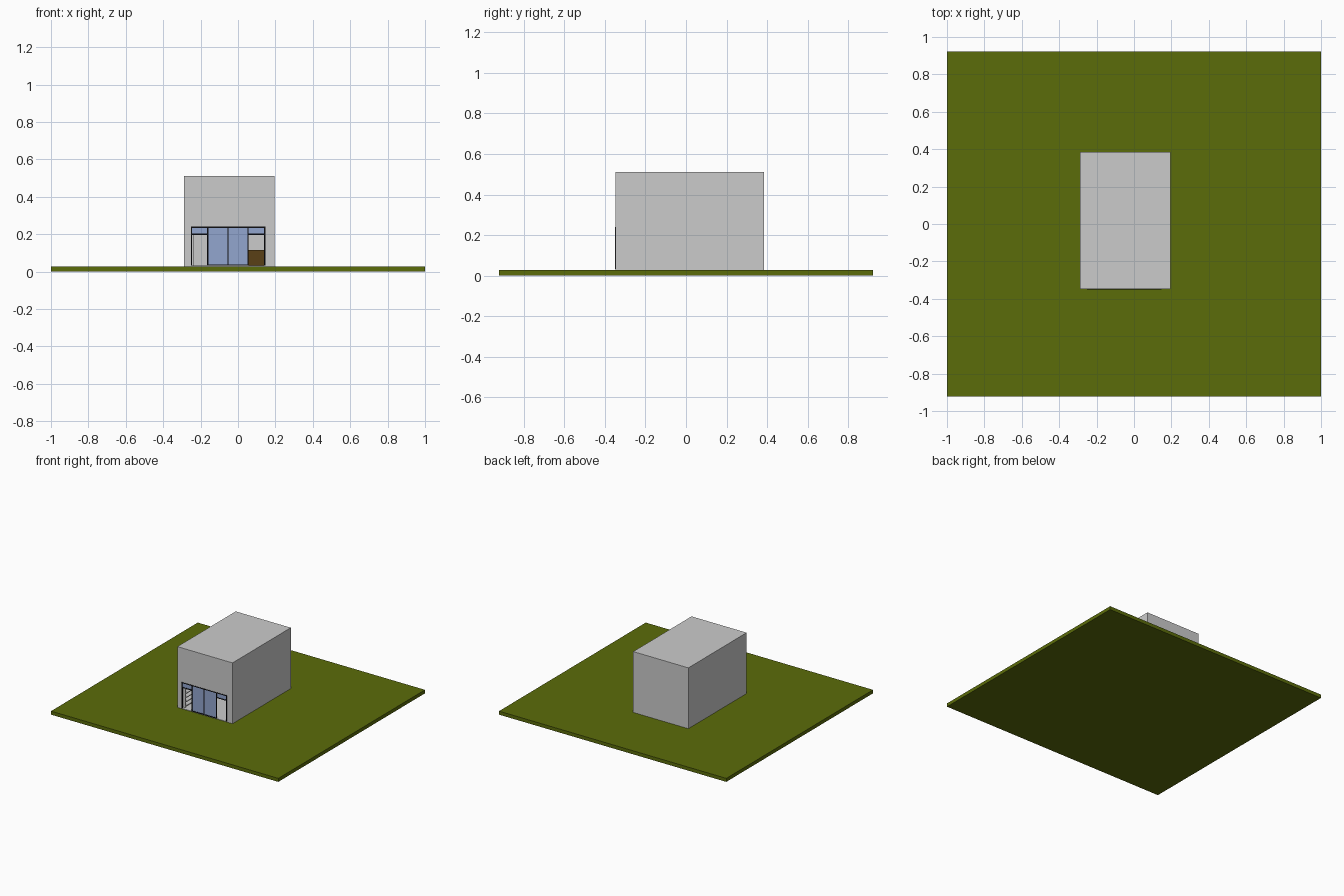
import bpy

if "Cube" in bpy.data.objects:
    bpy.data.objects.remove(bpy.data.objects["Cube"])


def material(name, rgb):
    m = bpy.data.materials.new(name)
    m.diffuse_color = (*rgb, 1)
    m.use_nodes = True
    m.node_tree.nodes["Principled BSDF"].inputs["Base Color"].default_value = m.diffuse_color
    return m


grass = material("grass", (0.105, 0.15, 0.003))
black = material("black_metal", (0.004, 0.004, 0.005))
glass = material("blue_glass", (0.29, 0.38, 0.62))
wood = material("brown_wood", (0.10, 0.05, 0.008))


def box(name, x, y, z, mat=None):
    """Box from (min, max) pairs on each axis."""
    bpy.ops.mesh.primitive_cube_add(size=1, location=[(a + b) / 2 for a, b in (x, y, z)])
    o = bpy.context.object
    o.name = name
    o.scale = [b - a for a, b in (x, y, z)]
    bpy.ops.object.transform_apply(location=False, rotation=False, scale=True)
    if mat:
        o.data.materials.append(mat)
    return o


def cut(target, cutter):
    mod = target.modifiers.new(cutter.name, 'BOOLEAN')
    mod.operation = 'DIFFERENCE'
    mod.solver = 'EXACT'
    mod.object = cutter
    cutter.hide_render = True
    cutter.hide_set(True)


# Lawn slab
G = 0.028
box("lawn", (-1, 1), (-0.922, 0.922), (0, G), grass)

# Hollow building with a shopfront opening
X0, X1, Y0, Y1, TOP = -0.29, 0.195, -0.348, 0.385, 0.512
L, R, HEAD = -0.252, 0.146, 0.24
T = 0.01
shell = box("building_shell", (X0, X1), (Y0, Y1), (G, TOP))
cut(shell, box("room_cutter", (X0 + T, X1 - T), (Y0 + T, Y1 - T), (G + 0.004, TOP - T)))
cut(shell, box("opening_cutter", (L, R), (Y0 - 0.05, Y0 + 0.05), (G + 0.004, HEAD)))

# Shopfront frame: posts, head, transoms and door rail
FY = (Y0 - 0.003, Y0 + 0.005)
W = 0.006
SILL, TRANSOM = G + 0.004, 0.2
D0, DM, D1 = -0.162, -0.054, 0.054
for i, x in enumerate((L + W / 2, D0, DM, D1, R - W / 2)):
    box(f"frame_post_{i}", (x - W / 2, x + W / 2), FY, (SILL, HEAD), black)
box("frame_head", (L, R), FY, (HEAD - W, HEAD), black)
box("door_rail", (D0, D1), FY, (SILL, SILL + W), black)

# Glazing: two sliding doors and two lights over the open bays
GY = (Y0, Y0 + 0.003)
for name, a, b in (("left", D0, DM), ("right", DM, D1)):
    box(f"{name}_door_glass", (a, b), GY, (SILL, HEAD), glass)
for name, a, b in (("left", L, D0), ("right", D1, R)):
    box(f"{name}_transom_bar", (a, b), FY, (TRANSOM - W / 2, TRANSOM + W / 2), black)
    box(f"{name}_transom_glass", (a, b), GY, (TRANSOM, HEAD), glass)

# Wooden counter across the room
box("counter", (-0.13, X1 - T), (-0.06, 0.0), (SILL, 0.115), wood)

# Wall shelving on the left
SX = (X0 + T, -0.236)
SY = (-0.325, 0.1)
for i, y in enumerate((SY[0], SY[1] - 0.006)):
    box(f"shelf_end_{i}", SX, (y, y + 0.006), (SILL, 0.21))
for i in range(6):
    z = SILL + 0.006 + i * 0.033
    box(f"shelf_{i}", SX, (SY[0] + 0.006, SY[1] - 0.006), (z, z + 0.006))
